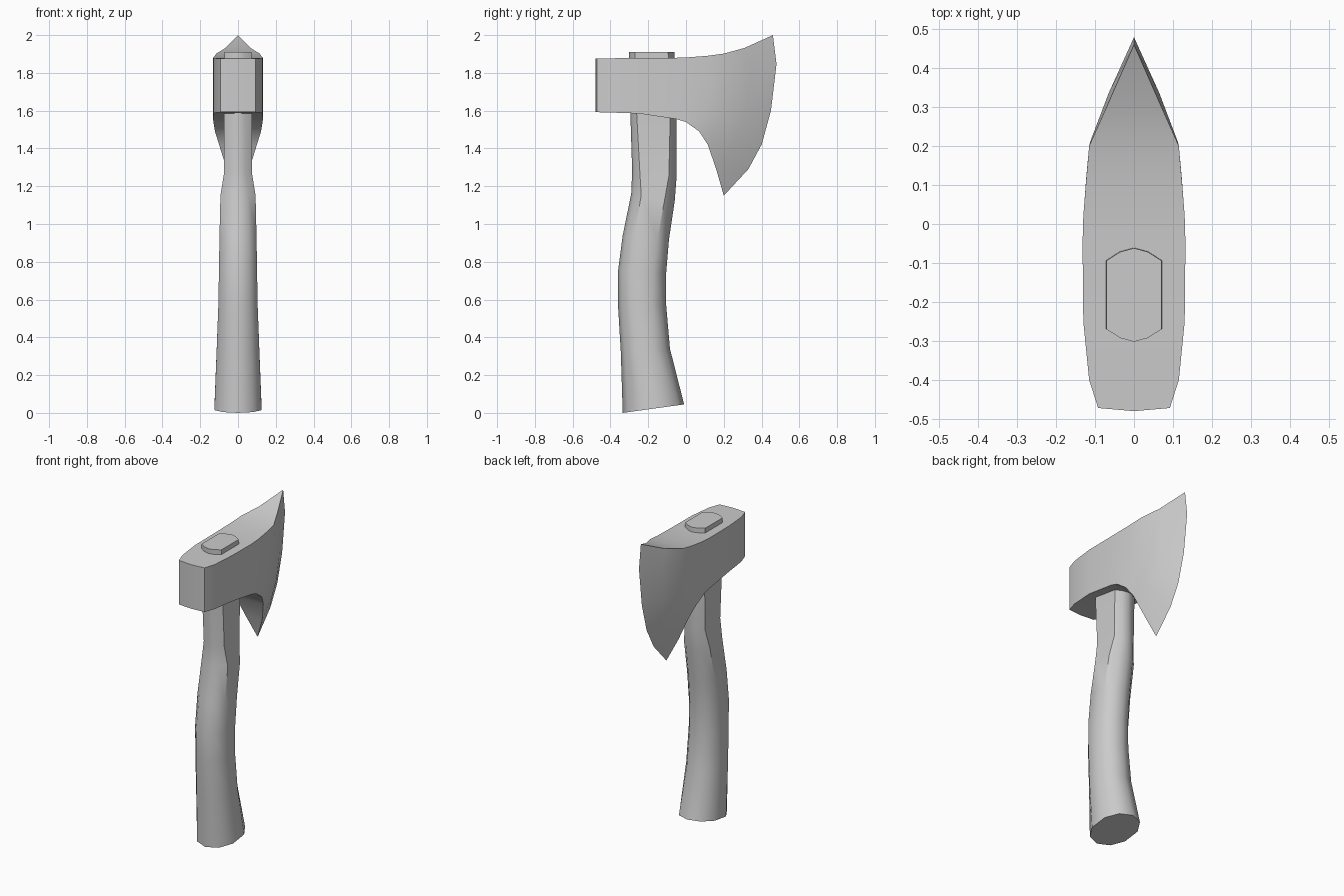
import bpy, bmesh, math

cube = bpy.data.objects.get("Cube")
if cube:
    bpy.data.objects.remove(cube, do_unlink=True)

grey = bpy.data.materials.new("plain grey")
grey.use_nodes = True
COLOUR = (0.6, 0.6, 0.6, 1)
grey.diffuse_color = COLOUR
grey.node_tree.nodes["Principled BSDF"].inputs["Base Color"].default_value = COLOUR


def lerp(a, b, t):
    return a + (b - a) * t


def finish(name, bm, angle):
    bmesh.ops.remove_doubles(bm, verts=bm.verts, dist=0.0005)
    bmesh.ops.recalc_face_normals(bm, faces=bm.faces)
    mesh = bpy.data.meshes.new(name)
    bm.to_mesh(mesh)
    bm.free()
    obj = bpy.data.objects.new(name, mesh)
    bpy.context.collection.objects.link(obj)
    mesh.materials.append(grey)
    bpy.ops.object.select_all(action='DESELECT')
    obj.select_set(True)
    bpy.context.view_layer.objects.active = obj
    bpy.ops.object.shade_smooth_by_angle(angle=math.radians(angle))
    return obj


def loft(name, rings, angle):
    """Skin a list of closed rings and cap both ends."""
    bm = bmesh.new()
    loops = [[bm.verts.new(p) for p in ring] for ring in rings]
    for a, b in zip(loops, loops[1:]):
        for i in range(len(a)):
            j = (i + 1) % len(a)
            bm.faces.new((a[i], a[j], b[j], b[i]))
    bm.faces.new(loops[0])
    bm.faces.new(loops[-1])
    return finish(name, bm, angle)


# Ten-sided sections: a flat-sided slot at the top, rounder at the grip
def ten_sided(quarter):
    right = quarter + [(x, -y) for x, y in reversed(quarter)]
    return [(0, 1)] + right + [(0, -1)] + [(-x, y) for x, y in reversed(right)]


slot = ten_sided([(0.5, 0.92), (1, 0.73)])
grip = ten_sided([(0.62, 0.82), (1, 0.35)])


def ring(front, z_front, back, z_back, half, mix):
    mid = (front + back) / 2
    points = []
    for (sx, sy), (gx, gy) in zip(slot, grip):
        u, v = lerp(gx, sx, mix), lerp(gy, sy, mix)
        points.append((u * half, mid + v * (back - front) / 2,
                       lerp(z_front, z_back, (v + 1) / 2)))
    return points


# Handle: front y, front z, back y, back z, half width, section mix
handle_path = [
    (-0.335, 0.0, -0.01, 0.045, 0.125, 0),
    (-0.345, 0.32, -0.085, 0.34, 0.113, 0.1),
    (-0.36, 0.57, -0.105, 0.57, 0.104, 0.2),
    (-0.36, 0.75, -0.105, 0.74, 0.101, 0.3),
    (-0.335, 0.94, -0.09, 0.92, 0.098, 0.4),
    (-0.29, 1.16, -0.06, 1.12, 0.093, 0.5),
    (-0.285, 1.28, -0.05, 1.25, 0.073, 0.8),
    (-0.295, 1.6, -0.05, 1.6, 0.074, 1),
    (-0.302, 1.91, -0.062, 1.91, 0.071, 1),
]
loft("handle", [ring(*row) for row in handle_path], 45)

# Axe head: bottom y, bottom z, top y, top z, bottom and top half width, bow
stations = [
    (-0.48, 1.592, -0.48, 1.876, 0, 0, 0),
    (-0.472, 1.592, -0.472, 1.876, 0.092, 0.092, 0),
    (-0.4, 1.59, -0.4, 1.877, 0.115, 0.115, 0),
    (-0.25, 1.585, -0.25, 1.88, 0.13, 0.13, 0),
    (-0.05, 1.555, -0.05, 1.88, 0.132, 0.132, 0),
    (0, 1.54, 0.02, 1.883, 0.13, 0.13, 0),
    (0.07, 1.49, 0.11, 1.89, 0.122, 0.123, 0.2),
    (0.115, 1.42, 0.2, 1.902, 0.1, 0.115, 0.4),
    (0.16, 1.29, 0.31, 1.932, 0.06, 0.066, 0.8),
    (0.2, 1.15, 0.46, 2.0, 0, 0, 1),
]
# Height fraction and forward bow of the cutting edge
edge_bow = [(0, 0), (0.165, 0.087), (0.32, 0.118), (0.53, 0.112), (0.82, 0.066), (1, 0)]

bm = bmesh.new()
sides = []
for sign in (-1, 1):
    grid = []
    for yb, zb, yt, zt, wb, wt, bow in stations:
        grid.append([bm.verts.new((sign * lerp(wb, wt, t),
                                   lerp(yb, yt, t) + bow * b,
                                   lerp(zb, zt, t))) for t, b in edge_bow])
    for a, b in zip(grid, grid[1:]):
        for k in range(len(edge_bow) - 1):
            bm.faces.new((a[k], a[k + 1], b[k + 1], b[k]))
    sides.append(grid)
# Top and underside close the two cheeks
for k in (0, -1):
    for i in range(len(stations) - 1):
        bm.faces.new((sides[0][i][k], sides[0][i + 1][k],
                      sides[1][i + 1][k], sides[1][i][k]))
finish("axe_head", bm, 30)
